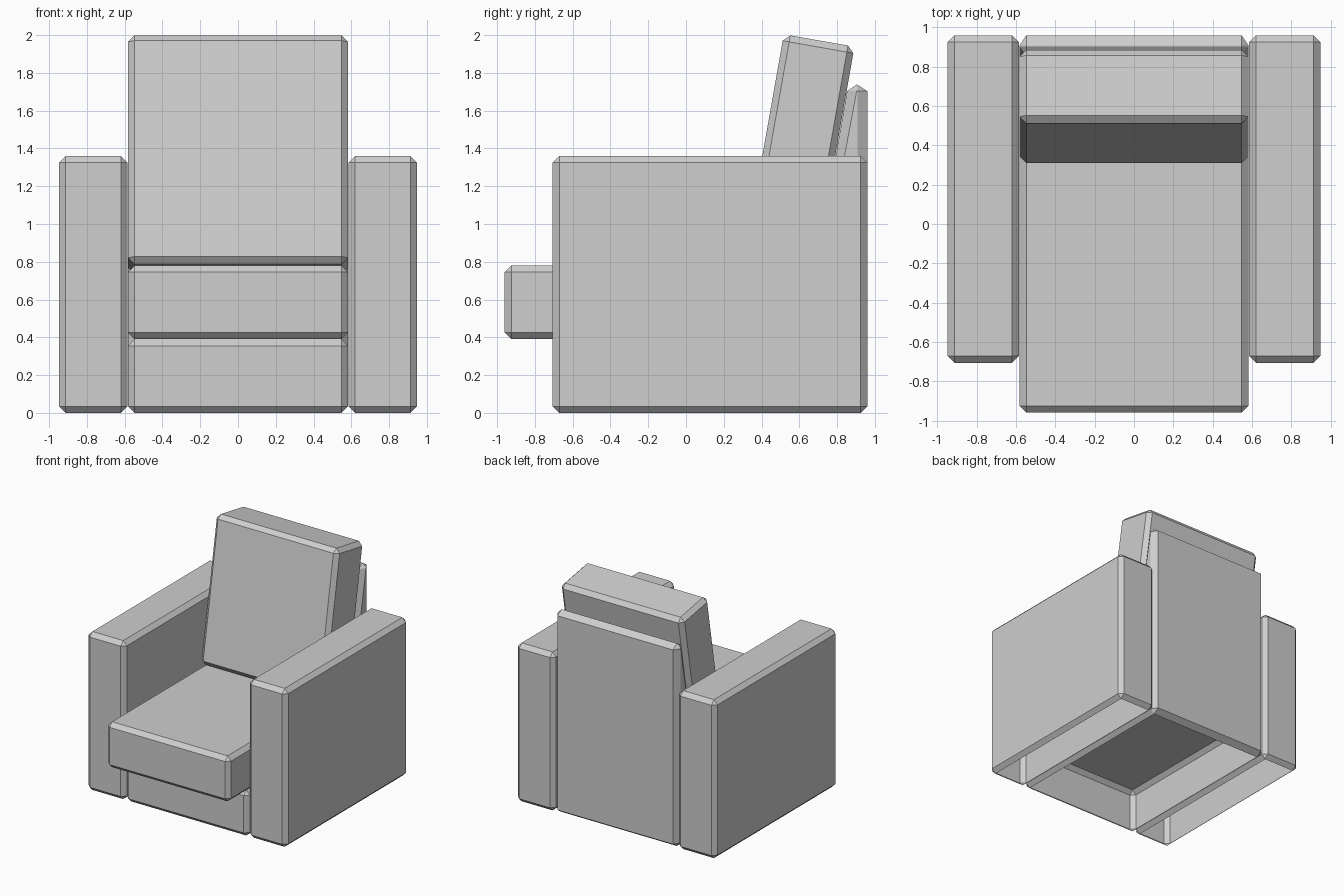
import bpy
import bmesh
from math import radians
from mathutils import Matrix, Vector

if "Cube" in bpy.data.objects:
    bpy.data.objects.remove(bpy.data.objects["Cube"], do_unlink=True)

BEVEL = 0.035
HALF_SEAT = 0.583

fabric = bpy.data.materials.new("light_grey_fabric")
fabric.use_nodes = True
colour = (0.62, 0.62, 0.62, 1)
fabric.diffuse_color = colour
fabric.node_tree.nodes["Principled BSDF"].inputs["Base Color"].default_value = colour


def extrude_profile(name, profile, x_min, x_max, open_bottom=False, adjust=None):
    """Extrude a y-z profile along x and chamfer every edge."""
    bm = bmesh.new()
    face = bm.faces.new([bm.verts.new((x_min, y, z)) for y, z in profile])
    grown = bmesh.ops.extrude_face_region(bm, geom=[face])["geom"]
    for v in grown:
        if isinstance(v, bmesh.types.BMVert):
            v.co.x = x_max
    bmesh.ops.recalc_face_normals(bm, faces=bm.faces)
    # Chamfer the outer edges only, leaving inner corners crisp
    edges = [e for e in bm.edges if e.is_convex]
    bmesh.ops.bevel(bm, geom=edges, offset=BEVEL, offset_type='OFFSET',
                    segments=1, affect='EDGES', clamp_overlap=True)
    if adjust:
        for v in bm.verts:
            adjust(v.co)
    bm.normal_update()
    if open_bottom:
        under = [f for f in bm.faces
                 if f.normal.z < -0.99 and f.calc_center_median().z < 0.01]
        bmesh.ops.delete(bm, geom=under, context='FACES')
    mesh = bpy.data.meshes.new(name)
    bm.to_mesh(mesh)
    bm.free()
    mesh.materials.append(fabric)
    obj = bpy.data.objects.new(name, mesh)
    bpy.context.collection.objects.link(obj)
    return obj


def rectangle(y0, y1, z0, z1):
    return [(y0, z0), (y1, z0), (y1, z1), (y0, z1)]


# Armrests, hollow underneath
for name, side in (("left_armrest", 1), ("right_armrest", -1)):
    x0, x1 = sorted((side * 0.585, side * 0.948))
    extrude_profile(name, rectangle(-0.706, 0.96, 0, 1.36), x0, x1, open_bottom=True)


# Frame: base and reclined backrest in one piece, with a ridged top edge
def widen_back_chamfer(co):
    if 0.868 < co.y < 0.94:
        co.y = 0.905 + (co.y - 0.905) * 0.1


frame_profile = [(-0.706, 0), (0.96, 0), (0.96, 1.738), (0.859, 1.738),
                 (0.622, 0.39), (-0.706, 0.39)]
extrude_profile("base_and_backrest", frame_profile, -HALF_SEAT, HALF_SEAT,
                open_bottom=True, adjust=widen_back_chamfer)

# Seat cushion, overhanging the front
extrude_profile("seat_cushion", rectangle(-0.96, 0.62, 0.39, 0.78),
                -HALF_SEAT, HALF_SEAT)

# Back cushion, leaning against the backrest
back_cushion = extrude_profile("back_cushion", rectangle(-0.19, 0.19, -0.615, 0.615),
                               -HALF_SEAT, HALF_SEAT)
lean = Matrix.Translation(Vector((0, 0.598, 1.366))) @ Matrix.Rotation(radians(-10), 4, 'X')
back_cushion.data.transform(lean)
